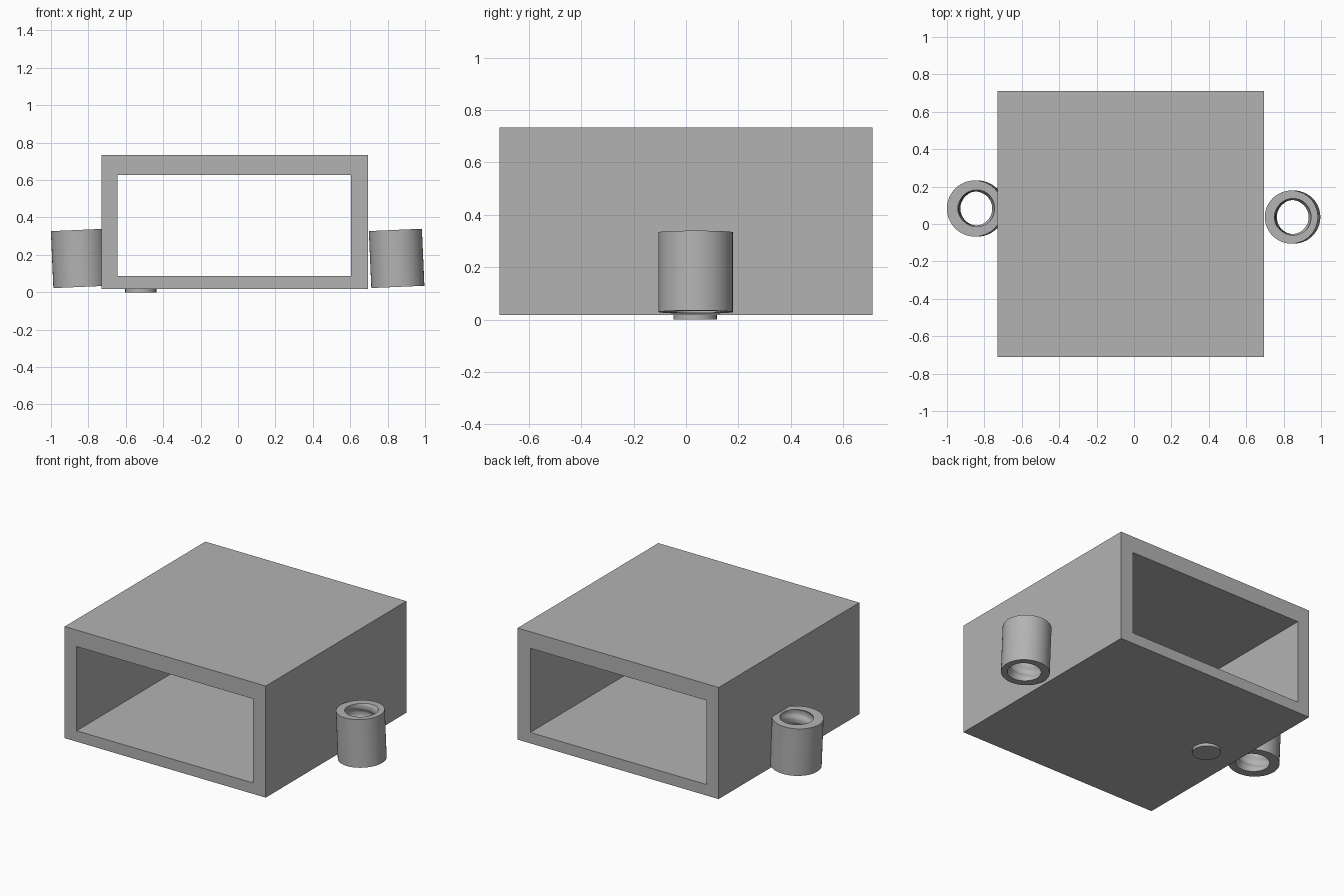
import bpy, bmesh
from math import sin, cos, pi, radians
from mathutils import Matrix, Vector

cube = bpy.data.objects.get("Cube")
if cube:
    bpy.data.objects.remove(cube, do_unlink=True)

# One plain grey for everything
grey = bpy.data.materials.new("light_grey")
grey.use_nodes = True
COLOUR = (0.45, 0.45, 0.45, 1)
grey.diffuse_color = COLOUR
grey.node_tree.nodes["Principled BSDF"].inputs["Base Color"].default_value = COLOUR


def finish(name, bm, smooth=False):
    bmesh.ops.recalc_face_normals(bm, faces=bm.faces)
    mesh = bpy.data.meshes.new(name)
    bm.to_mesh(mesh)
    bm.free()
    mesh.materials.append(grey)
    ob = bpy.data.objects.new(name, mesh)
    bpy.context.collection.objects.link(ob)
    if smooth:
        bpy.ops.object.select_all(action="DESELECT")
        ob.select_set(True)
        bpy.context.view_layer.objects.active = ob
        bpy.ops.object.shade_smooth_by_angle(angle=radians(30))
    return ob


def bridge(bm, a, b):
    for i in range(len(a)):
        j = (i + 1) % len(a)
        bm.faces.new((a[i], a[j], b[j], b[i]))


# Rectangular sleeve, open at front and back
def rectangle(bm, x0, x1, z0, z1, y):
    return [bm.verts.new((x, y, z)) for x, z in ((x0, z0), (x1, z0), (x1, z1), (x0, z1))]


bm = bmesh.new()
loops = []
for y in (-0.712, 0.712):
    loops.append((rectangle(bm, -0.73, 0.695, 0.018, 0.733, y),
                  rectangle(bm, -0.645, 0.605, 0.088, 0.627, y)))
(front_out, front_in), (back_out, back_in) = loops
for a, b in ((front_out, back_out), (back_out, back_in), (back_in, front_in), (front_in, front_out)):
    bridge(bm, a, b)
finish("sleeve_body", bm)


# Slightly leaning tube with a threaded bore
def threaded_tube(name, centre, radius, height=0.305, segments=48, rows=48, pitch=0.1):
    bm = bmesh.new()

    def ring(z, radius_at):
        return [bm.verts.new((radius_at(t) * cos(t), radius_at(t) * sin(t), z))
                for t in (2 * pi * i / segments for i in range(segments))]

    def bore(z):
        def radius_at(t):
            phase = (z / pitch - t / (2 * pi)) % 1
            ramp = min(1, max(0, 4 * abs(phase - 0.5) - 0.5))
            return 0.105 - 0.014 * ramp
        return radius_at

    low, high = -height / 2, height / 2
    rings = [ring(low, lambda t: radius), ring(high, lambda t: radius)]
    rings += [ring(high - height * k / rows, bore(high - height * k / rows))
              for k in range(rows + 1)]
    for a, b in zip(rings, rings[1:] + rings[:1]):
        bridge(bm, a, b)
    bm.transform(Matrix.Translation(Vector(centre)) @ Matrix.Rotation(radians(-2.5), 4, "Y"))
    finish(name, bm, True)


threaded_tube("left_threaded_tube", (0.848, 0.037, 0.181), 0.142)
threaded_tube("right_threaded_tube", (-0.844, 0.083, 0.181), 0.15)

# Small round foot under the base
bm = bmesh.new()
bmesh.ops.create_cone(bm, cap_ends=True, segments=32, radius1=0.083, radius2=0.083, depth=0.022,
                      matrix=Matrix.Translation((-0.52, 0.035, 0.011)))
finish("base_button", bm, True)
